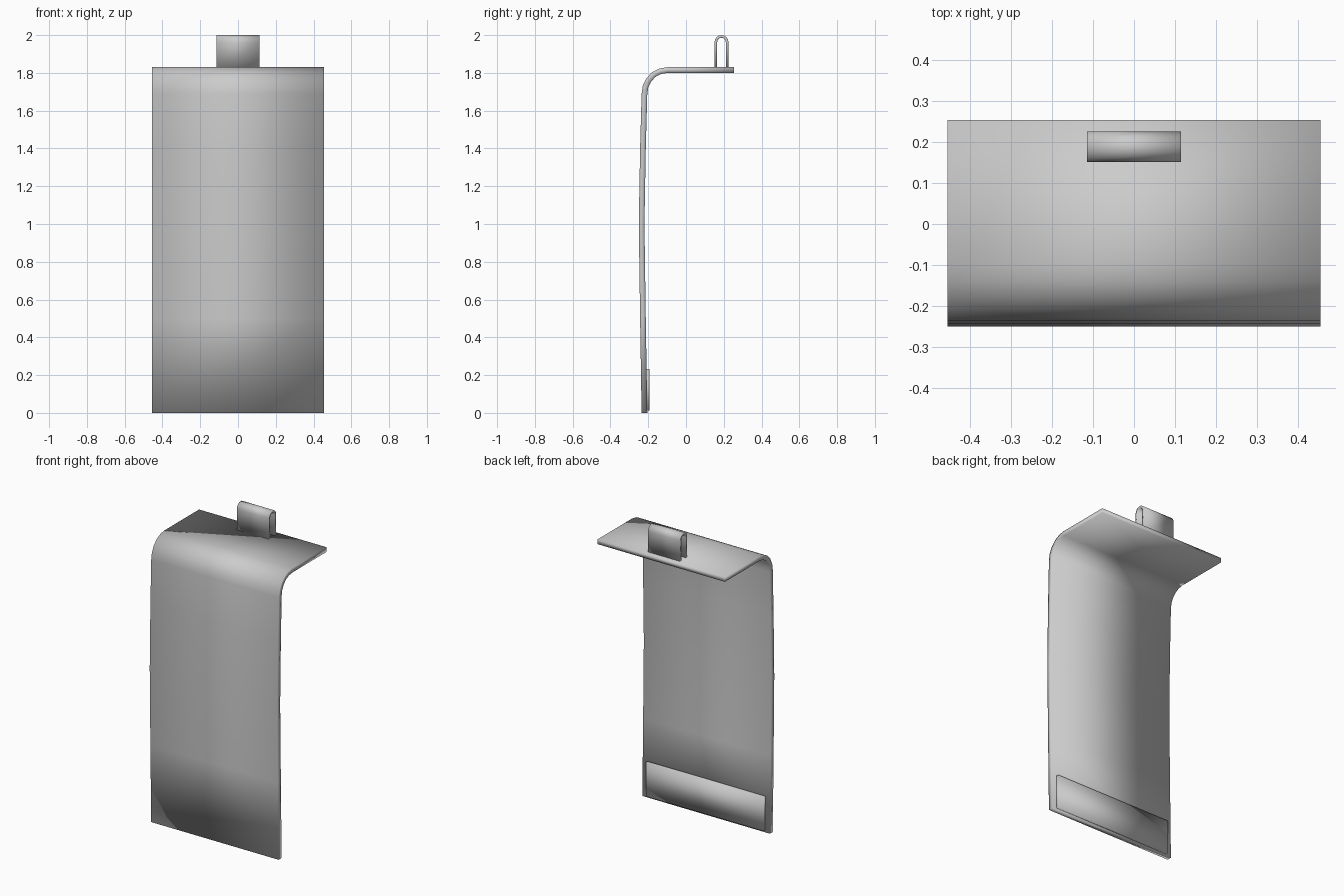
import bpy, bmesh, math
from mathutils import Vector

if "Cube" in bpy.data.objects:
    bpy.data.objects.remove(bpy.data.objects["Cube"])


def strip(name, path, thick, half_width):
    """Thicken a (y, z) path to its right-hand side and extrude it along x."""
    pts = [Vector(p) for p in path]
    inner = []
    for i, p in enumerate(pts):
        d0 = (p - pts[i - 1]).normalized() if i else None
        d1 = (pts[i + 1] - p).normalized() if i < len(pts) - 1 else None
        d0, d1 = d0 or d1, d1 or d0
        t = (d0 + d1).normalized()
        inner.append(p + Vector((t.y, -t.x)) * thick / t.dot(d0))
    n = len(pts)
    bm = bmesh.new()
    rows = [[[bm.verts.new((x, p.x, p.y)) for p in line]
             for line in (pts, inner)] for x in (-half_width, half_width)]
    (lo, li), (ro, ri) = rows
    for i in range(n - 1):
        j = i + 1
        bm.faces.new((lo[i], lo[j], ro[j], ro[i]))
        bm.faces.new((li[i], ri[i], ri[j], li[j]))
        bm.faces.new((lo[i], li[i], li[j], lo[j]))
        bm.faces.new((ro[i], ro[j], ri[j], ri[i]))
    for k in (0, n - 1):
        bm.faces.new((lo[k], ro[k], ri[k], li[k]))
    bmesh.ops.recalc_face_normals(bm, faces=bm.faces)
    for f in bm.faces:
        f.smooth = True
    mesh = bpy.data.meshes.new(name)
    bm.to_mesh(mesh)
    bm.free()
    obj = bpy.data.objects.new(name, mesh)
    bpy.context.collection.objects.link(obj)
    return obj


def arc(cy, cz, ry, rz, a0, a1, steps):
    return [(cy + ry * math.cos(a), cz + rz * math.sin(a))
            for a in (math.radians(a0 + (a1 - a0) * i / steps)
                      for i in range(steps + 1))]


# Bent sheet: slightly bowed front, rounded bend, flat top
bow = [(-0.235, 0), (-0.243, 0.5), (-0.25, 1.0), (-0.243, 1.4)]
bend = arc(-0.1, 1.69, 0.135, 0.14, 180, 90, 5)
strip("bent_sheet", bow + bend + [(0.253, 1.83)], 0.03, 0.455)

# Hanging loop: upside-down U standing on the top
loop = [(0.151, 1.825)] + arc(0.188, 1.963, 0.037, 0.037, 180, 0, 8) + [(0.225, 1.825)]
strip("hanging_loop", loop, 0.014, 0.114)

# Pad strip on the back near the bottom
strip("back_pad", [(-0.215, 0.012), (-0.215, 0.232)], 0.023, 0.42)
